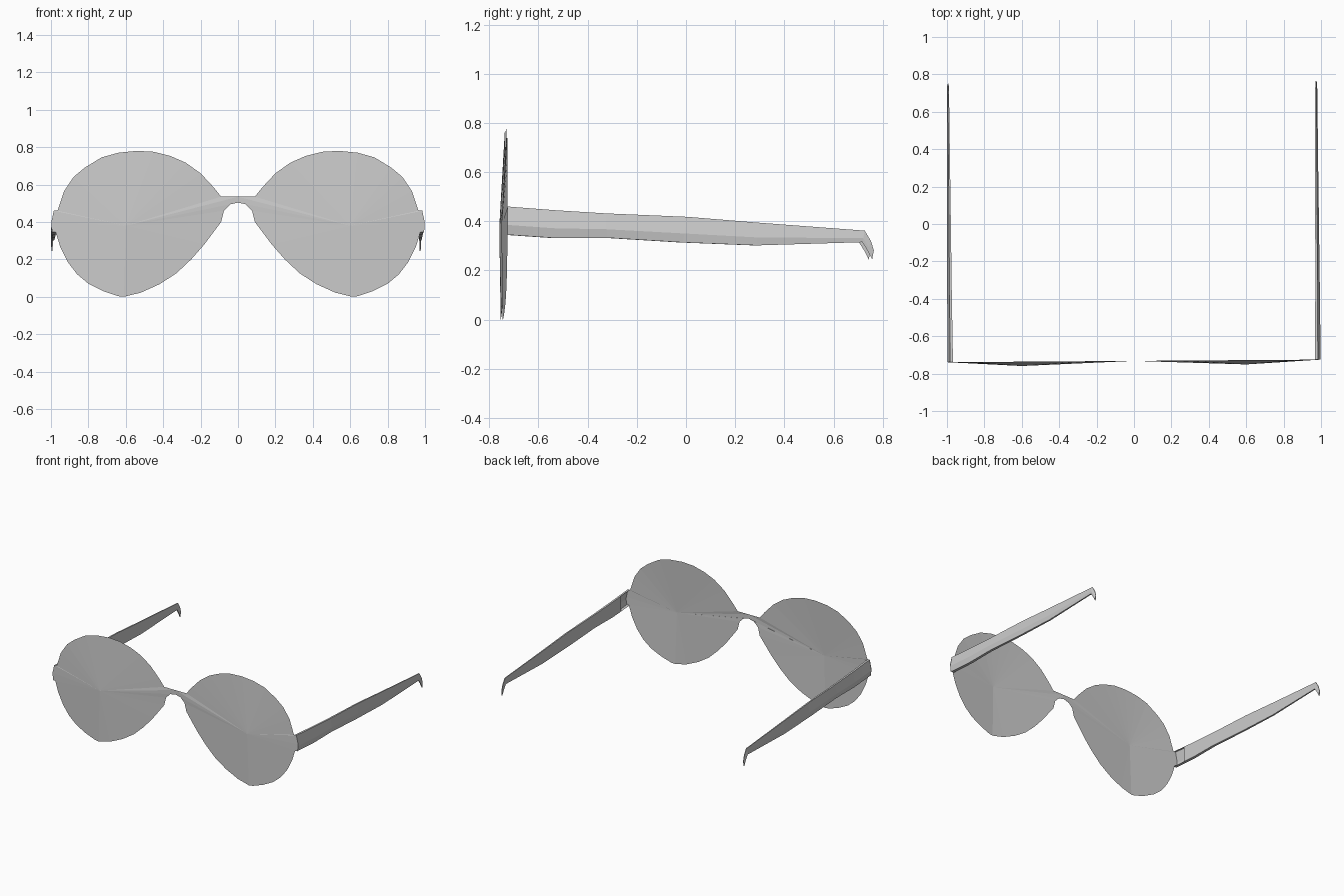
import bpy, bmesh
from mathutils import Matrix, Vector

cube = bpy.data.objects.get("Cube")
if cube:
    bpy.data.objects.remove(cube)

grey = bpy.data.materials.new("light grey")
grey.use_nodes = True
COLOUR = (0.6, 0.6, 0.6, 1)
grey.diffuse_color = COLOUR
grey.node_tree.nodes["Principled BSDF"].inputs["Base Color"].default_value = COLOUR

# The whole pair of glasses stands turned very slightly
POSE = Matrix.Translation((-0.005, 0, 0)) @ Matrix.Rotation(0.007, 4, "Z")


def finish(name, bm, side):
    """Mirror to the wanted side, pose and link the part."""
    if side < 0:
        bmesh.ops.scale(bm, vec=(-1, 1, 1), verts=bm.verts)
        bmesh.ops.reverse_faces(bm, faces=bm.faces)
    bm.transform(POSE)
    mesh = bpy.data.meshes.new(name)
    bm.to_mesh(mesh)
    bm.free()
    mesh.materials.append(grey)
    bpy.context.collection.objects.link(bpy.data.objects.new(name, mesh))


# Half of the front sheet: bridge, lens rim and hinge tab, as x and z
OUTLINE = [(0, .535), (.09, .535), (.13, .585), (.2, .66), (.28, .717), (.36, .752),
           (.45, .775), (.54, .78), (.64, .77), (.73, .745), (.82, .69), (.88, .64),
           (.93, .565), (.965, .46), (.985, .46), (.998, .4), (.995, .345), (.975, .345),
           (.95, .265), (.91, .185), (.86, .12), (.8, .07), (.72, .03), (.64, .003),
           (.61, 0), (.52, .022), (.42, .067), (.33, .125), (.25, .2), (.18, .28),
           (.09, .4), (.075, .46), (.04, .495), (0, .503)]
APEX = Vector((0.6, -0.755, 0.38))


def rim_depth(x, z):
    """Upper rim is level; the lower half falls back from the apex as two planes."""
    if z > APEX.z:
        return -0.732
    across = abs(x - APEX.x) / (0.4 if x > APEX.x else 0.53)
    return APEX.y + 0.023 * across + 0.005 * (APEX.z - z) / APEX.z


def lens(name, side):
    bm = bmesh.new()
    apex = bm.verts.new(APEX)
    rim = [bm.verts.new((x, rim_depth(x, z), z)) for x, z in OUTLINE]
    for a, b in zip(rim, rim[1:] + rim[:1]):
        bm.faces.new((apex, b, a))
    bmesh.ops.recalc_face_normals(bm, faces=bm.faces)
    if apex.normal.y > 0 or bm.faces[:][0].normal.y > 0:
        bmesh.ops.reverse_faces(bm, faces=bm.faces)
    finish(name, bm, side)


# Arm stations: top y, top z, bottom y, bottom z, inner x, outer x
STATIONS = [(-.732, .46, -.732, .345, .968, .998),
            (-.63, .452, -.63, .338, .969, .997),
            (-.54, .445, -.54, .332, .97, .997),
            (-.33, .432, -.33, .333, .972, .996),
            (0, .418, -.02, .314, .974, .994),
            (.28, .395, .28, .302, .976, .992),
            (.72, .362, .71, .315, .979, .99),
            (.745, .32, .732, .28, .98, .989),
            (.757, .282, .75, .245, .981, .988)]


def arm(name, side):
    bm = bmesh.new()
    rings = []
    for ty, tz, by, bz, xi, xo in STATIONS:
        w = xo - xi
        ridge = (xo, ty * .35 + by * .65, tz * .35 + bz * .65)
        rings.append([bm.verts.new(p) for p in (
            (xi, ty, tz), (xi + w * .5, ty, tz), ridge,
            (xi + w * .75, by, bz), (xi, by, bz))])
    for n, (r, s) in enumerate(zip(rings, rings[1:])):
        # The first span stays open on the inner side, as the hinge recess
        for i in range(4 if n == 0 else 5):
            j = (i + 1) % 5
            bm.faces.new((r[i], s[i], s[j], r[j]))
    bm.faces.new(rings[-1])
    bmesh.ops.recalc_face_normals(bm, faces=bm.faces)
    if max(bm.faces, key=lambda f: f.calc_center_median().x).normal.x < 0:
        bmesh.ops.reverse_faces(bm, faces=bm.faces)
    finish(name, bm, side)


for label, side in (("left", 1), ("right", -1)):
    lens(label + "_lens", side)
    arm(label + "_arm", side)
